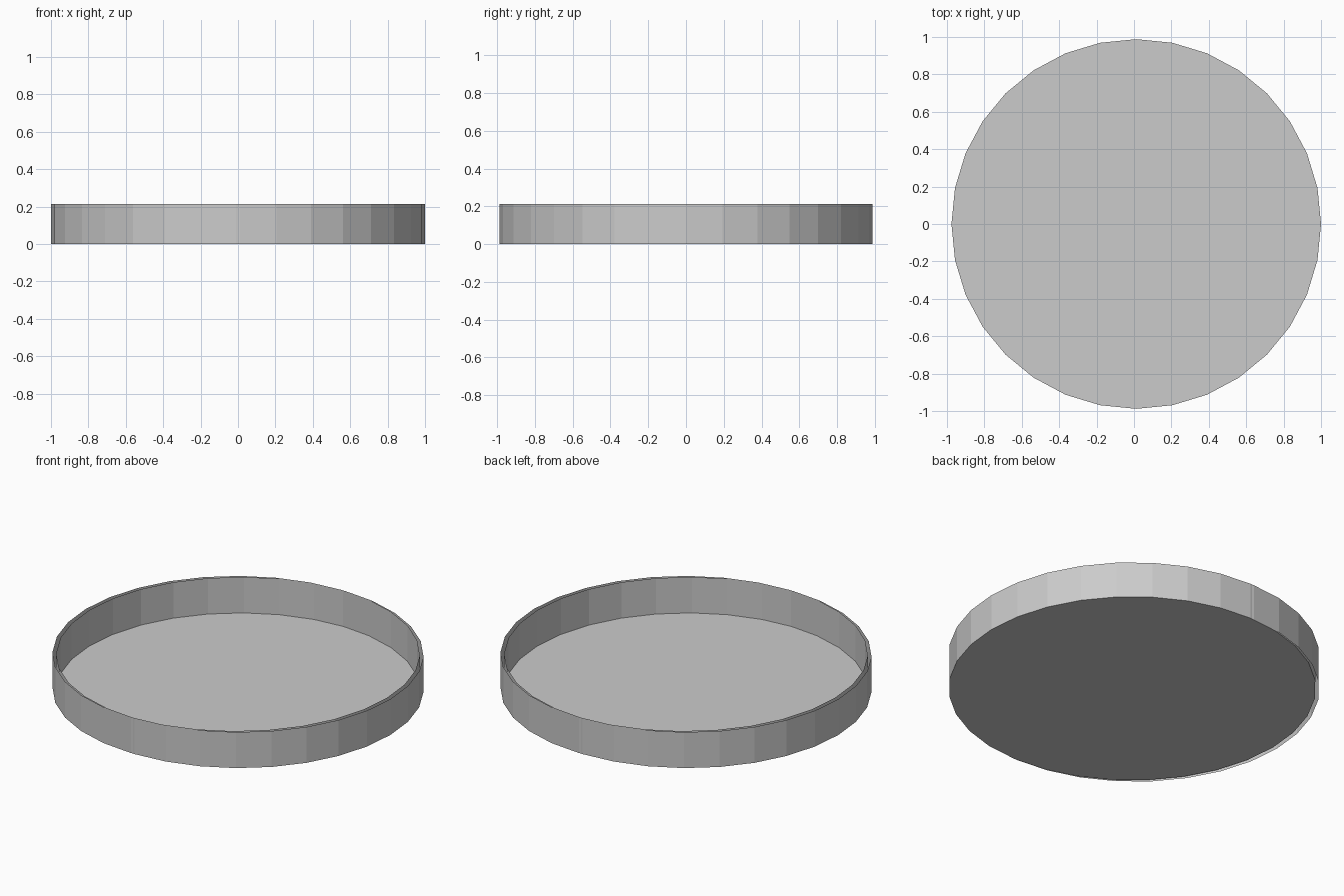
import bpy, bmesh
from mathutils import Matrix

if "Cube" in bpy.data.objects:
    bpy.data.objects.remove(bpy.data.objects["Cube"])

RADIUS, SHIFT, HEIGHT, SIDES = 0.988, 0.012, 0.213, 32


def open_shell(name, x, floor):
    """Thin round wall without a lid, with or without a floor."""
    bm = bmesh.new()
    bmesh.ops.create_cone(bm, cap_ends=True, segments=SIDES,
                          radius1=RADIUS, radius2=RADIUS, depth=HEIGHT,
                          matrix=Matrix.Translation((0, 0, HEIGHT / 2)))
    # start the ring with a corner on the x axis
    bmesh.ops.recalc_face_normals(bm, faces=bm.faces)
    caps = [f for f in bm.faces
            if f.normal.z > 0.5 or (f.normal.z < -0.5 and not floor)]
    bmesh.ops.delete(bm, geom=caps, context='FACES')
    mesh = bpy.data.meshes.new(name)
    bm.to_mesh(mesh)
    bm.free()
    obj = bpy.data.objects.new(name, mesh)
    obj.location.x = x
    bpy.context.collection.objects.link(obj)
    return obj


# dish with floor, and a slightly offset open band that doubles the wall
open_shell("tray_dish", SHIFT, True)
open_shell("tray_outer_band", -SHIFT, False)
